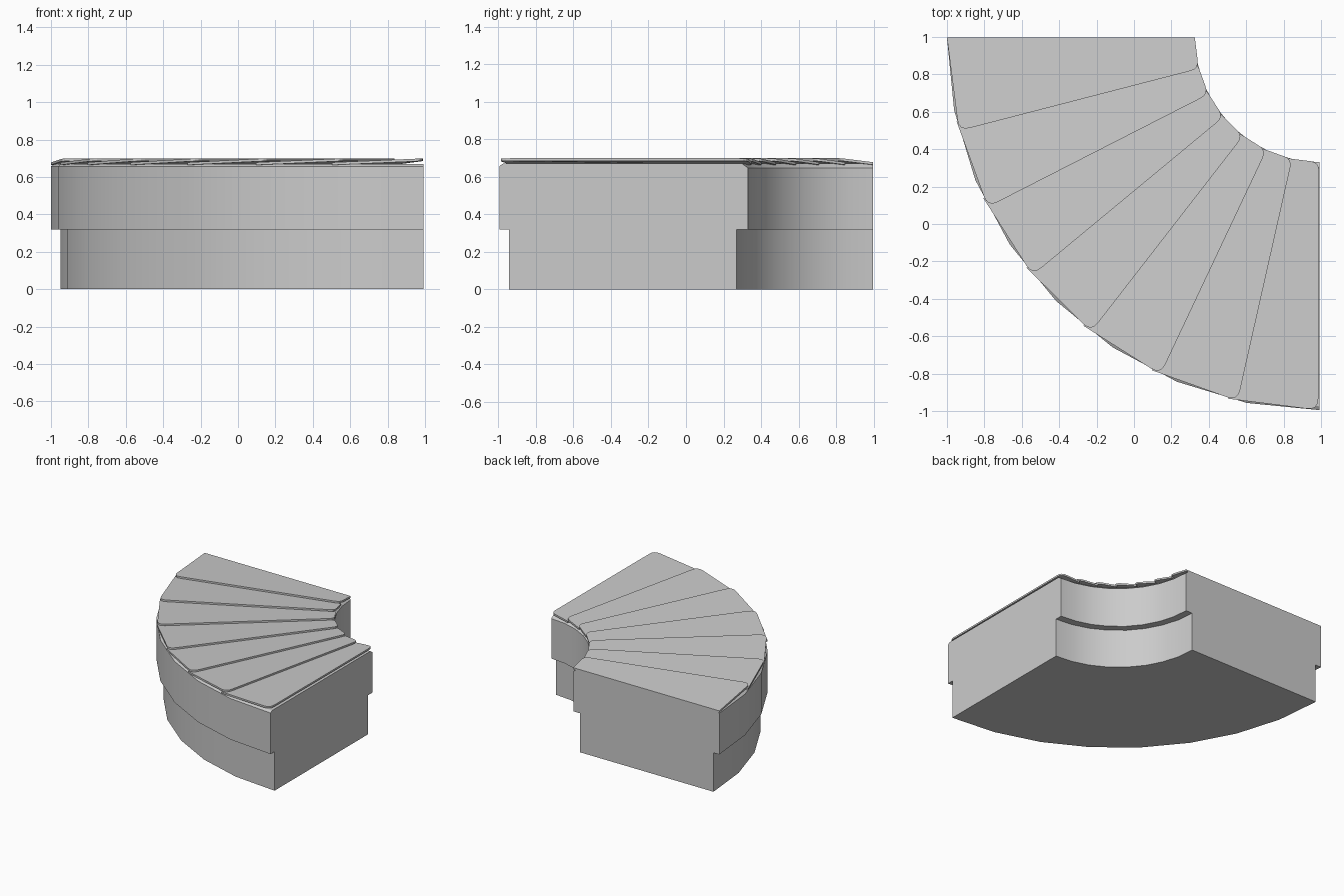
import bpy, bmesh, math
from mathutils import Vector

if "Cube" in bpy.data.objects:
    bpy.data.objects.remove(bpy.data.objects["Cube"])

CX, CY = 0.992, 0.997          # centre of the quarter turn
R_OUT, R_IN = 1.992, 0.667


def polar(r, deg):
    a = math.radians(deg)
    return Vector((CX - r * math.cos(a), CY - r * math.sin(a)))


def finish(bm, name):
    bmesh.ops.recalc_face_normals(bm, faces=bm.faces)
    me = bpy.data.meshes.new(name)
    bm.to_mesh(me)
    bm.free()
    ob = bpy.data.objects.new(name, me)
    bpy.context.collection.objects.link(ob)
    return ob


def swept_body(name, profile, segments=8):
    """Sweep a closed (radius, z) profile through 90 degrees and cap both ends."""
    bm = bmesh.new()
    rings = []
    for i in range(segments + 1):
        rings.append([bm.verts.new((*polar(r, 90 * i / segments), z)) for r, z in profile])
    n = len(profile)
    for a, b in zip(rings, rings[1:]):
        for j in range(n):
            k = (j + 1) % n
            bm.faces.new((a[j], a[k], b[k], b[j]))
    bm.faces.new(rings[0])
    bm.faces.new(rings[-1])
    return finish(bm, name)


def round_corner(p, before, after, radius, steps=4):
    """Replace a corner by a short curve."""
    a = p + (before - p).normalized() * radius
    b = p + (after - p).normalized() * radius
    out = []
    for i in range(steps + 1):
        t = i / steps
        out.append(a * (1 - t) ** 2 + p * 2 * t * (1 - t) + b * t * t)
    return out


def plate(name, start, edge, end):
    """Tilted belt plate, rounded at its raised edge."""
    li, lo = polar(R_IN, start), polar(R_OUT, start)
    ho, hi = polar(R_OUT, end), polar(R_IN, end)
    outline = [li, lo] + round_corner(ho, lo, hi, 0.06) + round_corner(hi, ho, li, 0.045)
    bm = bmesh.new()
    top, bottom = [], []
    for p in outline:
        ang = math.degrees(math.atan2(CY - p.y, CX - p.x))
        z = 0.678 + 0.021 * (ang - start) / (end - start)
        top.append(bm.verts.new((p.x, p.y, z)))
        bottom.append(bm.verts.new((p.x, p.y, z - 0.014)))
    bm.faces.new(top)
    bm.faces.new(bottom[::-1])
    for i in range(len(top)):
        j = (i + 1) % len(top)
        bm.faces.new((top[i], bottom[i], bottom[j], top[j]))
    return finish(bm, name)


# Curved housing: narrower base, overhanging upper part, small lips at the top
body = swept_body("curved_housing", [
    (0.727, 0.0), (1.94, 0.0), (1.94, 0.32), (R_OUT, 0.32), (R_OUT, 0.657),
    (R_OUT - 0.02, 0.67), (R_IN + 0.03, 0.67), (R_IN, 0.648), (R_IN, 0.32), (0.727, 0.32)])
bpy.context.view_layer.objects.active = body
body.select_set(True)
bpy.ops.object.shade_smooth_by_angle(angle=math.radians(25))

# Overlapping belt plates
edges = [14.5 + 12.56 * i for i in range(7)]
for i, e in enumerate(edges):
    s = 0.0 if i == 0 else edges[i - 1] - 1.5
    plate(f"belt_plate_{i + 1}", s, e, min(e, 89.8))
